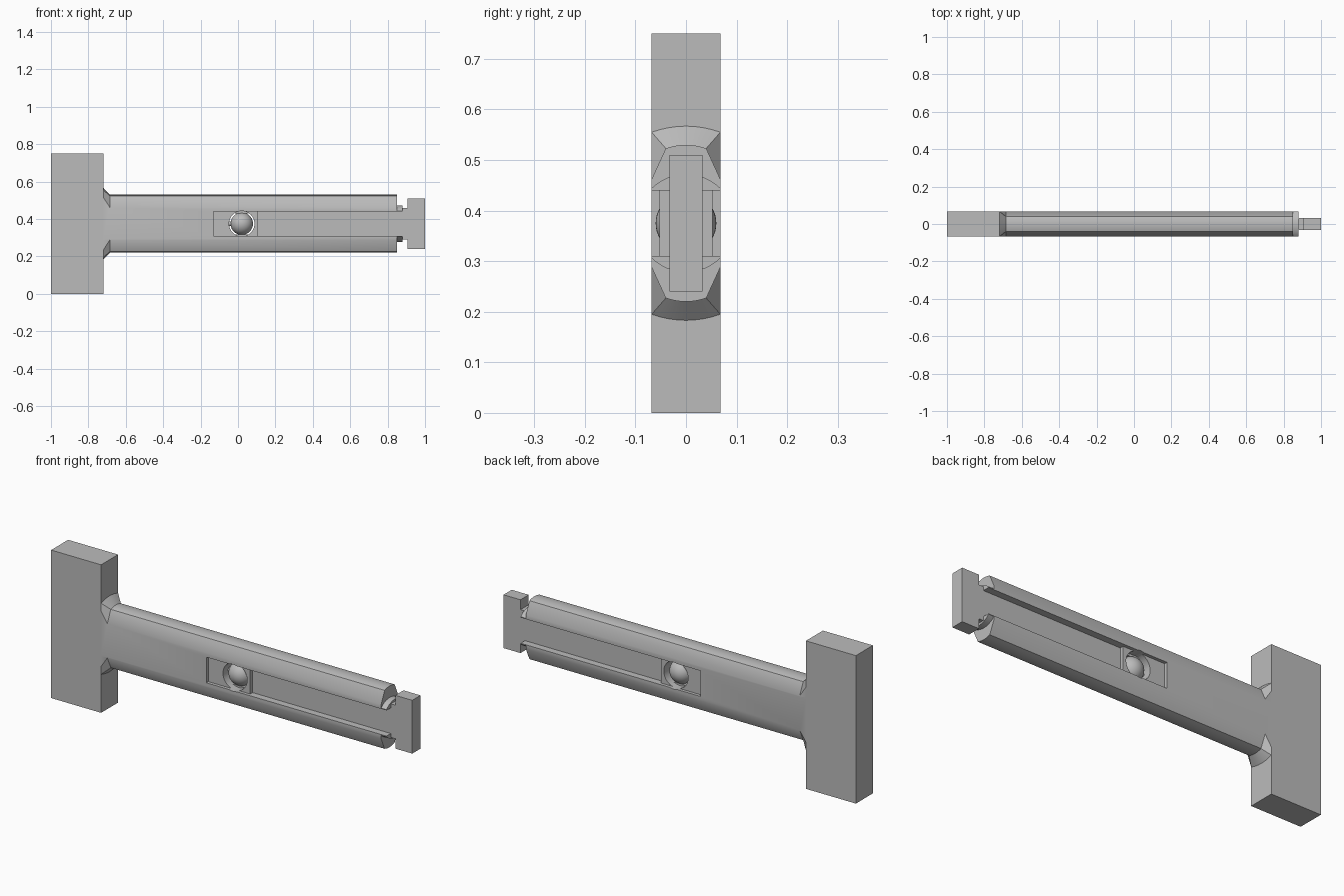
import bpy, bmesh, math
from mathutils import Matrix

if "Cube" in bpy.data.objects:
    bpy.data.objects.remove(bpy.data.objects["Cube"], do_unlink=True)

MID = 0.375     # height of the handle axis
HALF = 0.068    # half thickness of the body
WEB = 0.033     # half thickness of the thin inner web

grey = bpy.data.materials.new("plain grey")
grey.use_nodes = True
grey.diffuse_color = (0.5, 0.5, 0.5, 1)
grey.node_tree.nodes["Principled BSDF"].inputs["Base Color"].default_value = (0.5, 0.5, 0.5, 1)


def finish(name, bm):
    bmesh.ops.recalc_face_normals(bm, faces=bm.faces[:])
    mesh = bpy.data.meshes.new(name)
    bm.to_mesh(mesh)
    bm.free()
    mesh.materials.append(grey)
    ob = bpy.data.objects.new(name, mesh)
    bpy.context.scene.collection.objects.link(ob)
    return ob


def box(name, x0, x1, y, z0, z1):
    bm = bmesh.new()
    bmesh.ops.create_cube(bm, size=1)
    for v in bm.verts:
        v.co = ((x0 + x1) / 2 + v.co.x * (x1 - x0), v.co.y * 2 * y,
                (z0 + z1) / 2 + v.co.z * (z1 - z0))
    return finish(name, bm)


def cylinder(name, centre, radius, depth, axis, segments=48):
    bm = bmesh.new()
    bmesh.ops.create_cone(bm, cap_ends=True, segments=segments, radius1=radius,
                          radius2=radius, depth=depth)
    turn = Matrix.Rotation(math.pi / 2, 4, axis)
    bmesh.ops.transform(bm, matrix=Matrix.Translation(centre) @ turn, verts=bm.verts)
    return finish(name, bm)


def section(side, edge, shoulder, crown):
    # outline of one handle slice: flat side, slanted shoulder, domed crown
    top = [(HALF, side), (edge, shoulder)]
    for i in range(1, 8):
        t = 1 - i / 4
        top.append((edge * t, shoulder + (crown - shoulder) * (1 - t * t)))
    top += [(-edge, shoulder), (-HALF, side)]
    return top + [(-y, -z) for y, z in top]


def loft(name, slices):
    bm = bmesh.new()
    rings = [[bm.verts.new((x, y, MID + z)) for y, z in pts] for x, pts in slices]
    for a, b in zip(rings, rings[1:]):
        for i in range(len(a)):
            j = (i + 1) % len(a)
            bm.faces.new((a[i], a[j], b[j], b[i]))
    bm.faces.new(rings[0])
    bm.faces.new(rings[-1])
    return finish(name, bm)


def combine(target, others, operation):
    bpy.context.view_layer.objects.active = target
    for other in others:
        mod = target.modifiers.new("join", "BOOLEAN")
        mod.operation, mod.solver, mod.object = operation, "EXACT", other
        bpy.ops.object.modifier_apply(modifier=mod.name)
        bpy.data.objects.remove(other, do_unlink=True)


def smooth(ob):
    bpy.ops.object.select_all(action="DESELECT")
    ob.select_set(True)
    bpy.context.view_layer.objects.active = ob
    bpy.ops.object.shade_smooth_by_angle(angle=math.radians(30))


# hammer-like body: head block, straight handle, flare and end collar
body = box("hammer_body", -1, -0.72, HALF, 0, 0.75)
bar = section(0.087, 0.04, 0.148, 0.155)
handle = loft("handle", [(-0.74, bar), (0.85, bar)])
flare = loft("flare", [(-0.725, section(0.14, HALF, 0.182, 0.194)),
                       (-0.72, section(0.14, HALF, 0.18, 0.192)), (-0.685, bar)])
collar = cylinder("collar", (0.83, 0, MID), 0.097, 0.1, "Y")
trim = box("trim", 0.7, 1, HALF, 0.2, 0.6)
combine(collar, [trim], "INTERSECT")
combine(body, [handle, flare, collar], "UNION")

# long open slots and shallow pockets on both faces
cutters = []
for s in (-1, 1):
    for name, x0, x1, floor in (("slot", 0.105, 0.95, WEB), ("pocket", -0.13, 0.12, 0.052)):
        cut = box(name, x0, x1, 0.05, MID - 0.065, MID + 0.065)
        cut.data.transform(Matrix.Translation((0, s * (floor + 0.05), 0)))
        cutters.append(cut)
combine(body, cutters, "DIFFERENCE")

# thin neck and end tab
neck = box("neck", 0.84, 0.92, WEB, MID - 0.085, MID + 0.085)
tab = box("tab", 0.905, 1, WEB, 0.24, 0.51)
combine(body, [neck, tab], "UNION")

# round window through the pocket
hole = cylinder("hole", (0.02, 0, MID), 0.068, 0.4, "X")
combine(body, [hole], "DIFFERENCE")
smooth(body)

# ball held inside the window by small bridges
bm = bmesh.new()
bmesh.ops.create_uvsphere(bm, u_segments=40, v_segments=24, radius=0.06,
                          matrix=Matrix.Translation((0.02, 0, MID)))
smooth(finish("ball", bm))
smooth(cylinder("ball_pin", (-0.045, 0, MID), 0.012, 0.03, "Y", 16))
for label, s in (("upper", 1), ("lower", -1)):
    z = MID + s * 0.062
    box(label + "_ball_bridge", -0.015, 0.055, 0.02, z - 0.008, z + 0.004)
